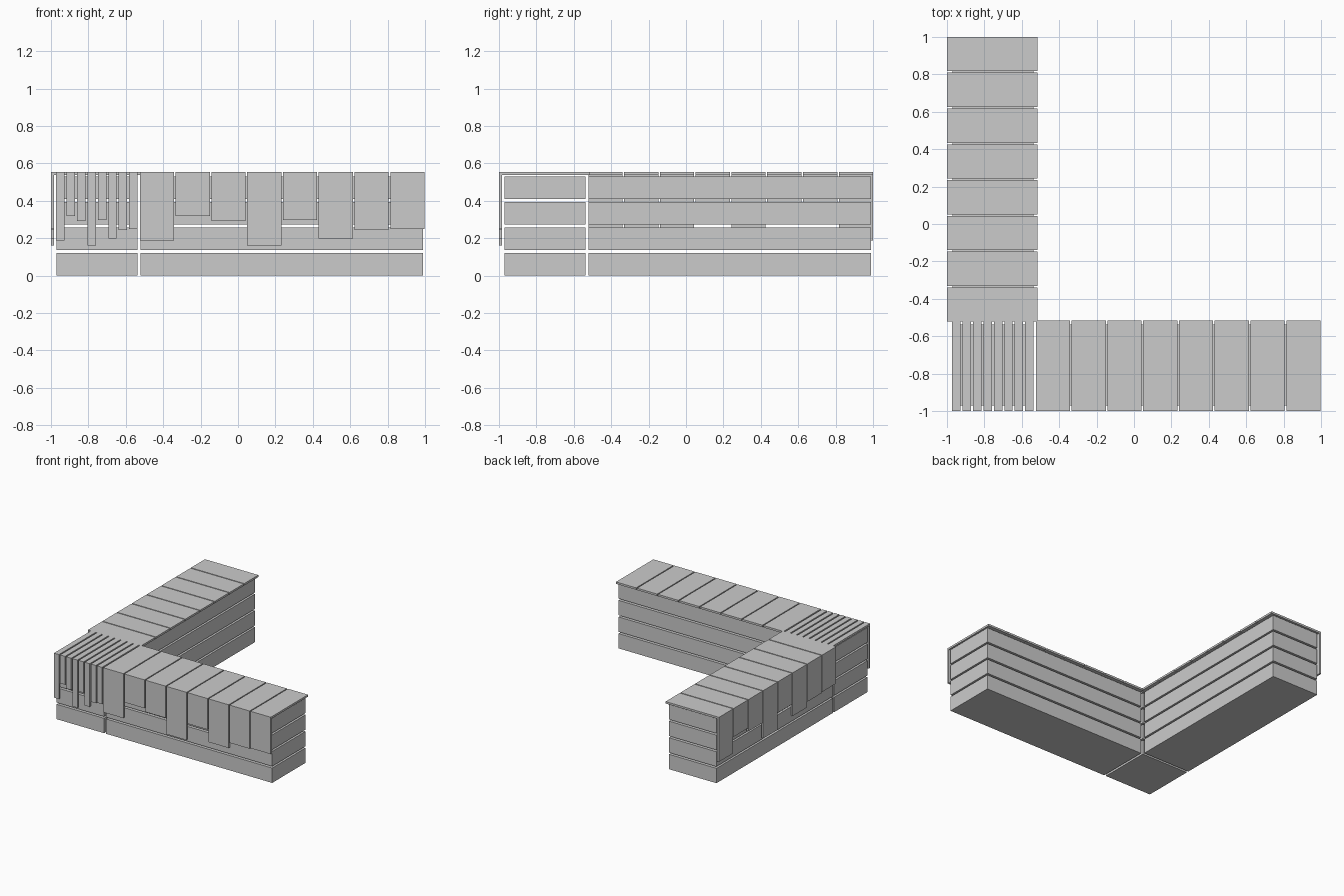
import bpy
from mathutils import Vector

if "Cube" in bpy.data.objects:
    bpy.data.objects.remove(bpy.data.objects["Cube"], do_unlink=True)

grey = bpy.data.materials.new("plain grey")
grey.use_nodes = True
grey.diffuse_color = (0.6, 0.6, 0.6, 1)
grey.node_tree.nodes["Principled BSDF"].inputs["Base Color"].default_value = (0.6, 0.6, 0.6, 1)


def add_mesh(name, verts, faces):
    mesh = bpy.data.meshes.new(name)
    mesh.from_pydata(verts, [], faces)
    mesh.materials.append(grey)
    obj = bpy.data.objects.new(name, mesh)
    bpy.context.collection.objects.link(obj)
    return obj


def prism(name, profile, x0, x1, place):
    """Extrude a (y, z) profile along x, then map each point with place."""
    n = len(profile)
    verts = [place(Vector((x, y, z))) for x in (x0, x1) for y, z in profile]
    faces = [tuple(reversed(range(n))), tuple(range(n, 2 * n))]
    faces += [(i, (i + 1) % n, n + (i + 1) % n, n + i) for i in range(n)]
    return add_mesh(name, verts, faces)


def along_x(p):
    return p


# Quarter turn that carries the front arm onto the rear arm
def along_y(p):
    return Vector((p.y, 0.475 - p.x, p.z))


TOP, UNDER, THICK = 0.553, 0.537, 0.016
FRONT, BACK = -1.0, -0.515
DROPS = [0.187, 0.32, 0.292, 0.16, 0.298, 0.198, 0.243, 0.25]


def body(name, x0, x1, place):
    # Four stacked courses separated by open gaps
    for i in range(4):
        z = i * 0.1363
        prism(f"{name}_course_{i + 1}",
              [(-0.97, z), (-0.538, z), (-0.538, z + 0.122), (-0.97, z + 0.122)],
              x0, x1, place)


def covering(name, start, pitch, width, place):
    # L-shaped boards: flat on top, hanging down the outer side
    for i, drop in enumerate(DROPS):
        profile = [(FRONT, drop), (FRONT + THICK, drop), (FRONT + THICK, UNDER),
                   (BACK, UNDER), (BACK, TOP), (FRONT, TOP)]
        x = start + i * pitch
        prism(f"{name}_board_{i + 1}", profile, x, x + width, place)


body("front_arm", -0.52, 0.99, along_x)
body("rear_arm", -0.515, 0.995, along_y)
body("corner", -0.97, -0.538, along_x)

covering("front_arm", -0.525, 0.1913, 0.183, along_x)
covering("rear_arm", -0.525, 0.1913, 0.183, along_y)
covering("corner", -0.973, 0.0559, 0.045, along_x)

# Keep all face normals pointing outward
import bmesh
for obj in bpy.data.objects:
    if obj.type == "MESH" and grey.name in obj.data.materials:
        bm = bmesh.new()
        bm.from_mesh(obj.data)
        bmesh.ops.recalc_face_normals(bm, faces=bm.faces)
        bm.to_mesh(obj.data)
        bm.free()
